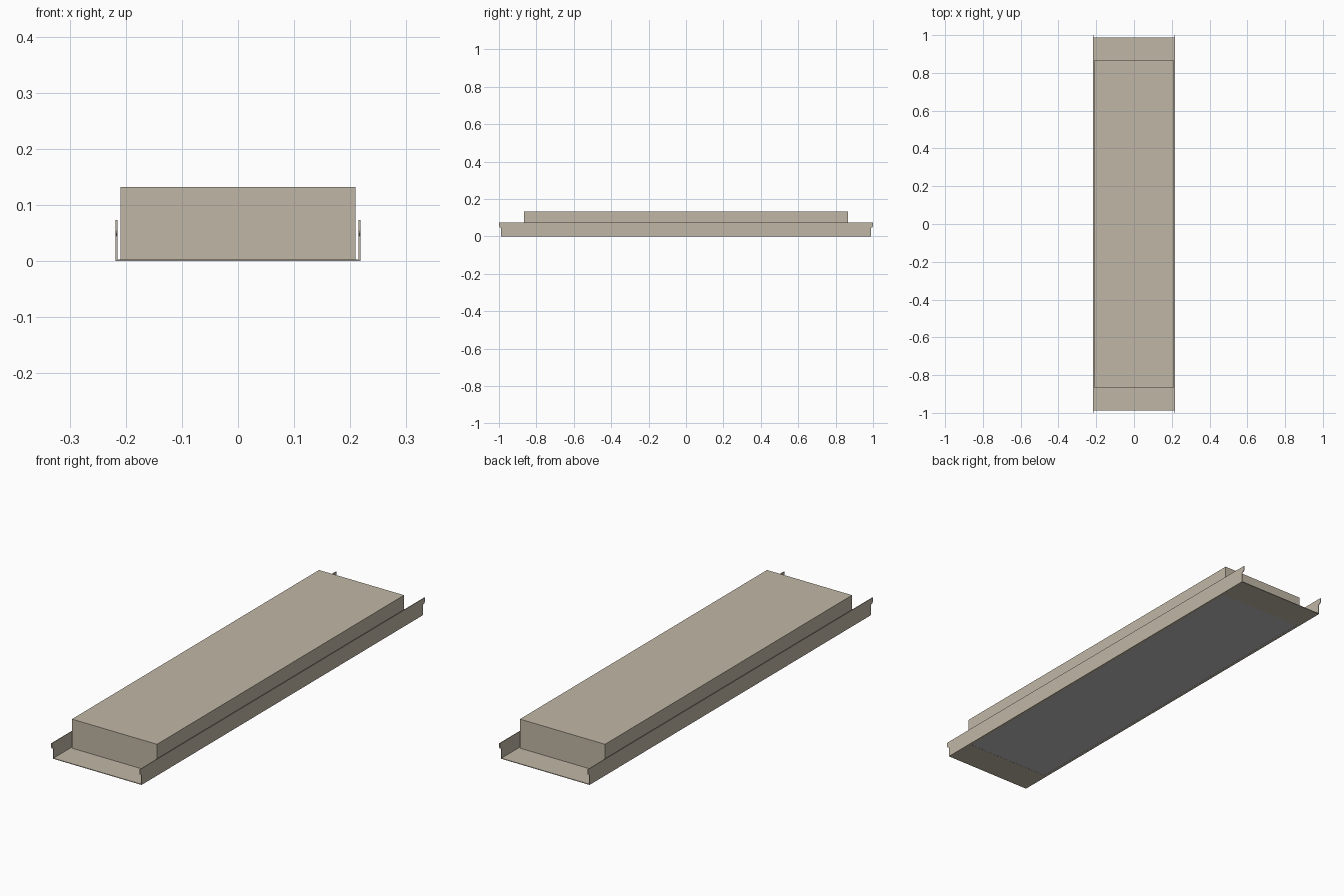
import bpy
import bmesh

cube = bpy.data.objects.get("Cube")
if cube:
    bpy.data.objects.remove(cube, do_unlink=True)


def make_material(name, rgb):
    mat = bpy.data.materials.new(name)
    mat.use_nodes = True
    mat.diffuse_color = (*rgb, 1)
    mat.node_tree.nodes["Principled BSDF"].inputs["Base Color"].default_value = (*rgb, 1)
    return mat


beige = make_material("beige_metal", (0.53, 0.47, 0.38))
grey = make_material("light_grey_panel", (0.52, 0.52, 0.52))


def finish(name, bm, mat):
    bmesh.ops.recalc_face_normals(bm, faces=bm.faces)
    mesh = bpy.data.meshes.new(name)
    bm.to_mesh(mesh)
    bm.free()
    mesh.materials.append(mat)
    obj = bpy.data.objects.new(name, mesh)
    bpy.context.collection.objects.link(obj)
    return obj


def prism(name, points, offset, mat):
    """Extrude a closed flat outline by an offset vector."""
    bm = bmesh.new()
    face = bm.faces.new([bm.verts.new(p) for p in points])
    result = bmesh.ops.extrude_face_region(bm, geom=[face], use_keep_orig=True)
    moved = [g for g in result["geom"] if isinstance(g, bmesh.types.BMVert)]
    bmesh.ops.translate(bm, verts=moved, vec=offset)
    return finish(name, bm, mat)


def box(name, low, high, mat):
    (x0, y0, z0), (x1, y1, z1) = low, high
    base = [(x0, y0, z0), (x1, y0, z0), (x1, y1, z0), (x0, y1, z0)]
    return prism(name, base, (0, 0, z1 - z0), mat)


SHEET = 0.003
TRAY_X, TRAY_Y, WALL_TOP = 0.218, 0.988, 0.073
PANEL_X, PANEL_Y = 0.205, 0.85

# Raised housing
box("housing", (-0.209, -0.867, SHEET), (0.209, 0.867, 0.132), beige)

# Tray floor, a frame around the lower panel
for side, s in (("left", 1), ("right", -1)):
    xs = sorted((s * PANEL_X, s * TRAY_X))
    box(f"{side}_floor_strip", (xs[0], -TRAY_Y, 0), (xs[1], TRAY_Y, SHEET), beige)
for end, s in (("back", 1), ("front", -1)):
    ys = sorted((s * PANEL_Y, s * TRAY_Y))
    box(f"{end}_floor_strip", (-PANEL_X, ys[0], 0), (PANEL_X, ys[1], SHEET), beige)

# Lower panel
box("lower_panel", (-PANEL_X, -PANEL_Y, 0.0005), (PANEL_X, PANEL_Y, SHEET), grey)

# Side walls with hooked upper ends
half = [(TRAY_Y, 0), (TRAY_Y, 0.045), (0.997, 0.049), (1.0, 0.054), (1.0, WALL_TOP)]
outline = half + [(-y, z) for y, z in reversed(half)]
for side, s in (("left", 1), ("right", -1)):
    points = [(s * TRAY_X, y, z) for y, z in outline]
    prism(f"{side}_wall", points, (-s * SHEET, 0, 0), beige)
